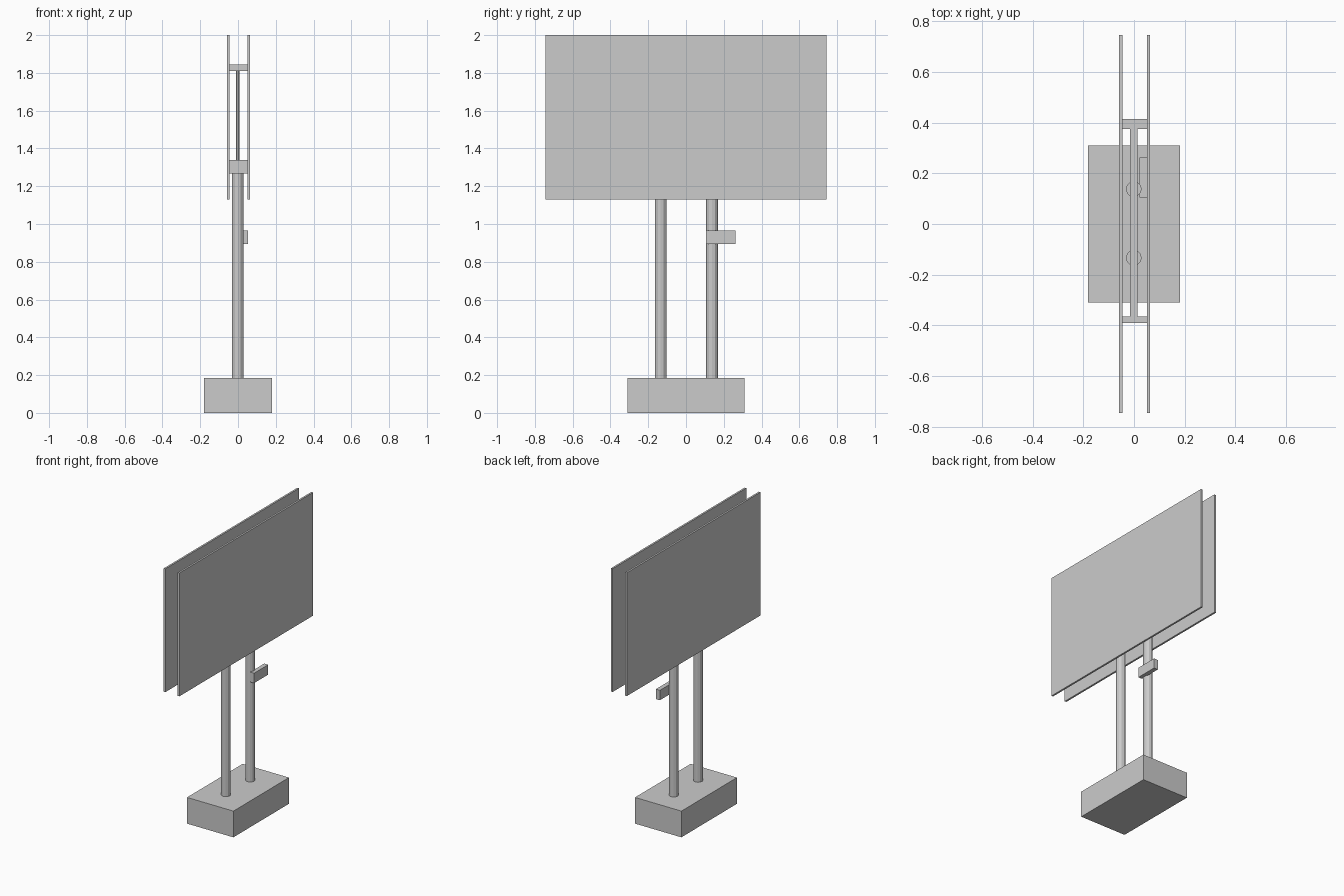
import bpy

if "Cube" in bpy.data.objects:
    bpy.data.objects.remove(bpy.data.objects["Cube"])


def box(name, x, y, z):
    """Axis-aligned box from (min, max) ranges."""
    bpy.ops.mesh.primitive_cube_add(
        size=1, location=[(a + b) / 2 for a, b in (x, y, z)])
    ob = bpy.context.object
    ob.name = name
    ob.scale = [b - a for a, b in (x, y, z)]
    bpy.ops.object.transform_apply(location=False, rotation=False, scale=True)
    return ob


def tube(name, y, radius, z0, z1, sides=12):
    """Upright faceted rod on the centre plane."""
    bpy.ops.mesh.primitive_cylinder_add(
        vertices=sides, radius=radius, depth=z1 - z0,
        location=(-0.001, y, (z0 + z1) / 2))
    bpy.context.object.name = name


# Foundation block
box("base", (-0.181, 0.181), (-0.31, 0.31), (0, 0.185))

# Two sign panels
box("left_panel", (-0.059, -0.046), (-0.745, 0.745), (1.13, 2.0))
box("right_panel", (0.051, 0.064), (-0.745, 0.745), (1.13, 2.0))

# Posts with thinner rods continuing between the panels
for side, y in (("front", -0.134), ("back", 0.138)):
    tube(side + "_post", y, 0.031, 0.185, 1.27)
    tube(side + "_rod", y, 0.009, 1.34, 1.81, 8)

# H-shaped spacer frames holding the panels apart
for level, z in (("lower", (1.267, 1.34)), ("upper", (1.81, 1.845))):
    box(level + "_beam", (-0.015, 0.013), (-0.365, 0.375), z)
    box(level + "_front_spacer", (-0.046, 0.051), (-0.39, -0.365), z)
    box(level + "_back_spacer", (-0.046, 0.051), (0.375, 0.415), z)

# Small box clamped to the back post
box("side_bracket", (0.021, 0.052), (0.105, 0.262), (0.895, 0.965))
